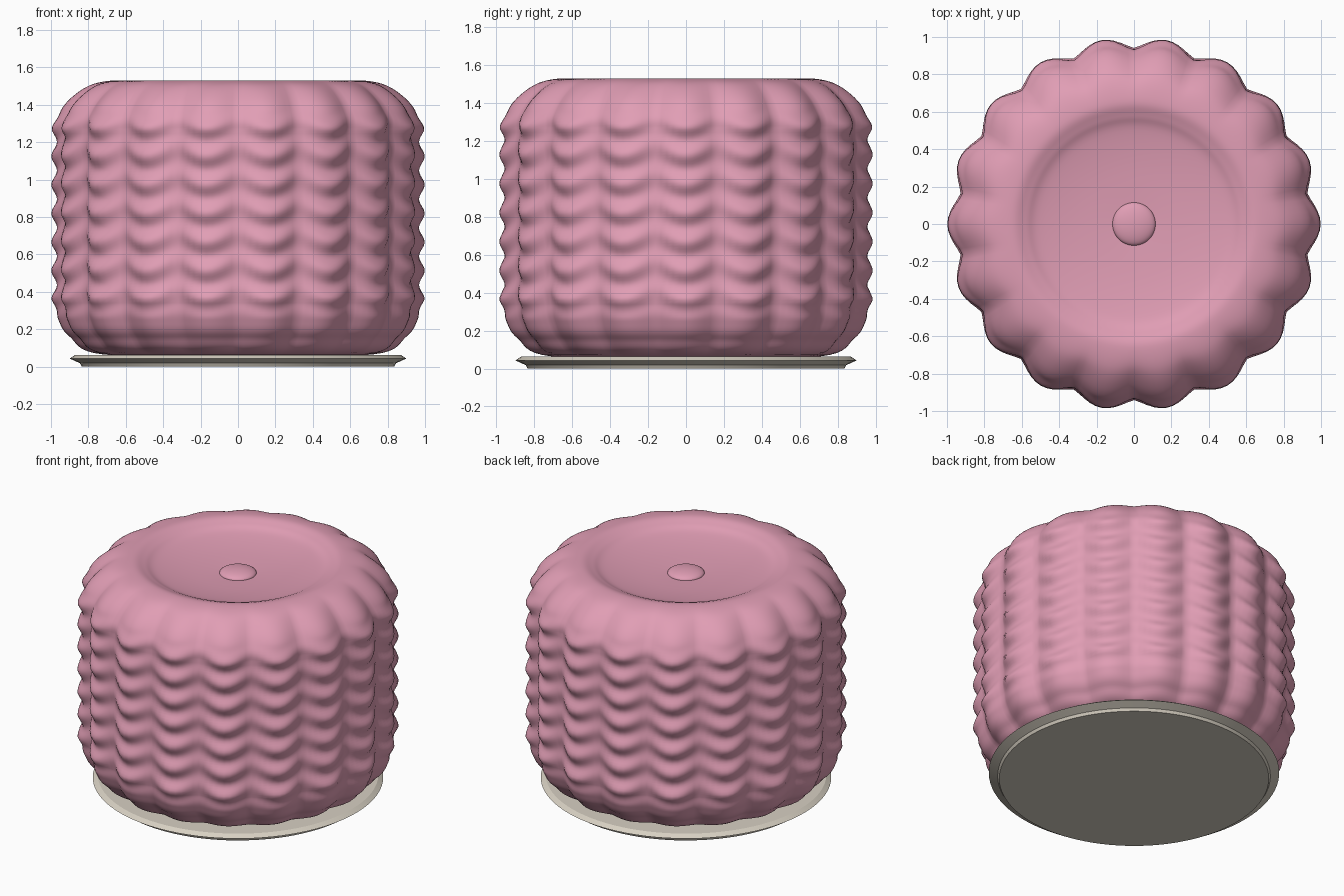
import bpy, bmesh, math
from mathutils import Vector

if "Cube" in bpy.data.objects:
    bpy.data.objects.remove(bpy.data.objects["Cube"])

LOBES, COLS = 18, 18 * 10
PITCH, FIRST, LAST = 0.153, 0.36, 1.28      # stitch rows


def material(name, rgb):
    m = bpy.data.materials.new(name)
    m.use_nodes = True
    m.diffuse_color = (*rgb, 1)
    m.node_tree.nodes["Principled BSDF"].inputs["Base Color"].default_value = (*rgb, 1)
    return m


def smooth_path(pts, n):
    """Catmull-Rom curve through the profile points."""
    p = [Vector(q) for q in [pts[0], *pts, pts[-1]]]
    out = []
    for a, b, c, d in zip(p, p[1:], p[2:], p[3:]):
        for i in range(n):
            t = i / n
            out.append(0.5 * (2 * b + (c - a) * t + (2 * a - 5 * b + 4 * c - d) * t * t
                              + (3 * b - a - 3 * c + d) * t ** 3))
    return out + [p[-1]]


def lathe(name, profile, cols, mat, shape=lambda r, z, a: r, angle=40):
    """Spin a bottom-to-top profile; shape() adjusts the radius by direction."""
    bm = bmesh.new()
    rings = []
    for r, z in profile:
        if r < 1e-4:
            rings.append([bm.verts.new((0, 0, z))] * cols)
            continue
        ring = []
        for i in range(cols):
            a = math.tau * i / cols
            q = shape(r, z, a)
            ring.append(bm.verts.new((q * math.cos(a), q * math.sin(a), z)))
        rings.append(ring)
    for lo, hi in zip(rings, rings[1:]):
        for i in range(cols):
            j = (i + 1) % cols
            bm.faces.new(dict.fromkeys((lo[i], lo[j], hi[j], hi[i])))
    me = bpy.data.meshes.new(name)
    bm.to_mesh(me)
    bm.free()
    me.materials.append(mat)
    ob = bpy.data.objects.new(name, me)
    bpy.context.collection.objects.link(ob)
    bpy.ops.object.select_all(action="DESELECT")
    ob.select_set(True)
    bpy.context.view_layer.objects.active = ob
    bpy.ops.object.shade_smooth_by_angle(angle=math.radians(angle))
    return ob


def knit(r, z, a):
    """Vertical lobes with sagging stitch bumps on each."""
    u = abs(math.cos(a * LOBES / 2)) ** 1.3
    fade = min(1, max(0, (r - 0.62) / 0.33))
    fade = fade * fade * (3 - 2 * fade)
    rows = min(1, max(0, (z - FIRST + 0.1) / 0.1)) * min(1, max(0, (LAST + 0.1 - z) / 0.1))
    phase = math.tau * (z - FIRST - 0.06 * (1 - u)) / PITCH
    bump = 0.015 * math.cos(phase) * rows * (0.25 + 0.75 * u)
    return r - 0.045 * fade * (1 - u) + bump


pink = material("pink_wool", (0.75, 0.34, 0.46))
beige = material("beige_base", (0.68, 0.63, 0.54))

# Knitted cushion body with a dished top
lower = smooth_path([(0, 0.06), (0.72, 0.065), (0.9, 0.16), (0.96, 0.25), (0.98, 0.34)], 8)
upper = smooth_path([(0.983, 1.26), (0.965, 1.34), (0.9, 1.43), (0.79, 1.505), (0.66, 1.53),
                     (0.58, 1.51), (0.5, 1.48), (0.3, 1.452), (0, 1.435)], 6)
side = [Vector((0.983, 0.36 + 0.015 * i)) for i in range(60)]
lathe("knitted_cushion", lower + side + upper, COLS, pink, knit, 60)

# Centre button
button = [(0.115 * math.cos(t), 1.44 + 0.035 * math.sin(t))
          for t in (math.pi / 2 * i / 10 for i in range(-10, 11))]
lathe("centre_button", button, 48, pink)

# Base plate with a bevelled rim
plate = [(0, 0), (0.835, 0), (0.845, 0.018), (0.9, 0.043), (0.87, 0.063), (0, 0.063)]
lathe("base_plate", plate, 96, beige, angle=20)
